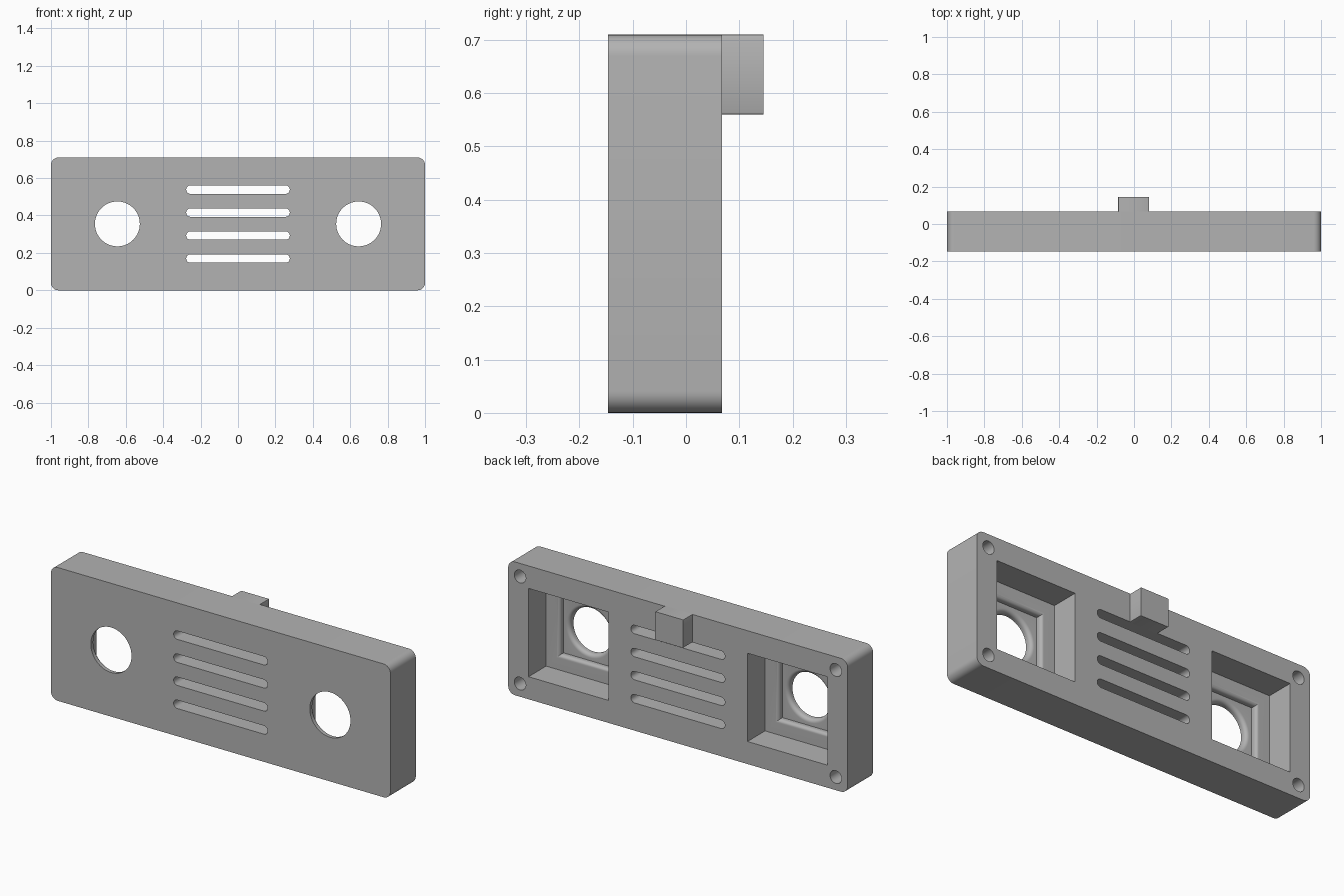
import bpy, bmesh
from math import sin, cos, pi

if "Cube" in bpy.data.objects:
    bpy.data.objects.remove(bpy.data.objects["Cube"], do_unlink=True)

grey = bpy.data.materials.new("plain_grey")
grey.use_nodes = True
colour = (0.45, 0.45, 0.45, 1)
grey.diffuse_color = colour
grey.node_tree.nodes["Principled BSDF"].inputs["Base Color"].default_value = colour

FRONT, BACK, MID_Z = -0.146, 0.068, 0.355
LEDGE, FLOOR = -0.08, -0.112


def outline(half_w, half_h, radius=0.0, steps=8):
    """Rounded rectangle in the xz plane."""
    n = steps if radius else 0
    points = []
    for quarter, (sx, sz) in enumerate([(1, 1), (-1, 1), (-1, -1), (1, -1)]):
        for i in range(n + 1):
            a = (quarter + (i / n if n else 0)) * pi / 2
            points.append((sx * (half_w - radius) + radius * cos(a),
                           sz * (half_h - radius) + radius * sin(a)))
    return points


def loft(name, sections, x=0.0, z=0.0):
    """Closed solid through (y, outline) sections."""
    bm = bmesh.new()
    rings = [[bm.verts.new((x + px, y, z + pz)) for px, pz in pts] for y, pts in sections]
    for a, b in zip(rings, rings[1:]):
        for i in range(len(a)):
            j = (i + 1) % len(a)
            bm.faces.new((a[i], a[j], b[j], b[i]))
    bm.faces.new(rings[0])
    bm.faces.new(rings[-1])
    bmesh.ops.recalc_face_normals(bm, faces=bm.faces)
    mesh = bpy.data.meshes.new(name)
    bm.to_mesh(mesh)
    bm.free()
    mesh.materials.append(grey)
    obj = bpy.data.objects.new(name, mesh)
    bpy.context.collection.objects.link(obj)
    return obj


def rounded_edge(size, top, r, steps=6):
    """(y, half size) pairs for a convex rounded edge going inwards."""
    angles = [i / steps * pi / 2 for i in range(steps + 1)]
    return [(top - r * (1 - cos(a)), size + r * (1 - sin(a))) for a in angles]


def select_only(obj):
    bpy.ops.object.select_all(action='DESELECT')
    obj.select_set(True)
    bpy.context.view_layer.objects.active = obj


def cut(target, cutter):
    cutter.hide_render = True
    select_only(target)
    mod = target.modifiers.new("cut", 'BOOLEAN')
    mod.operation, mod.solver, mod.object = 'DIFFERENCE', 'EXACT', cutter
    bpy.ops.object.modifier_apply(modifier=mod.name)
    bpy.data.objects.remove(cutter, do_unlink=True)


# Faceplate body
plate = outline(1, MID_Z, 0.04)
body = loft("faceplate", [(FRONT, plate), (BACK, plate)], z=MID_Z)

# Vent slots
slot = outline(0.277, 0.0225, 0.0224)
for i in range(4):
    cut(body, loft("slot_cutter", [(FRONT - 0.1, slot), (BACK + 0.1, slot)],
                   z=0.17 + i * 0.1228))

for side in (-1, 1):
    # Stepped square pocket open to the back
    steps = [(BACK + 0.1, 0.235), (LEDGE, 0.235)]
    steps += rounded_edge(0.155, LEDGE, 0.018) + [(FLOOR, 0.155)]
    cut(body, loft("pocket_cutter", [(y, outline(s, s)) for y, s in steps],
                   x=side * 0.645, z=MID_Z))

    # Round opening with a softened inner rim
    steps = [(FLOOR + 0.015, 0.14)] + rounded_edge(0.12, FLOOR, 0.02) + [(FRONT - 0.1, 0.12)]
    cut(body, loft("opening_cutter", [(y, outline(s, s, s, 16)) for y, s in steps],
                   x=side * 0.645, z=MID_Z))

    # Blind screw holes in the corners
    hole = outline(0.034, 0.034, 0.034)
    for z in (0.07, 0.64):
        cut(body, loft("screw_cutter", [(BACK + 0.1, hole), (BACK - 0.15, hole)],
                       x=side * 0.93, z=z))

select_only(body)
bpy.ops.object.shade_smooth_by_angle(angle=pi / 6)

# Mounting tab at the top of the back
tab_shape = outline(0.083, 0.075, 0.004, 2)
tab = loft("mounting_tab", [(BACK - 0.004, tab_shape), (0.145, tab_shape)],
           x=-0.002, z=0.635)
select_only(tab)
bpy.ops.object.shade_smooth_by_angle(angle=pi / 6)
